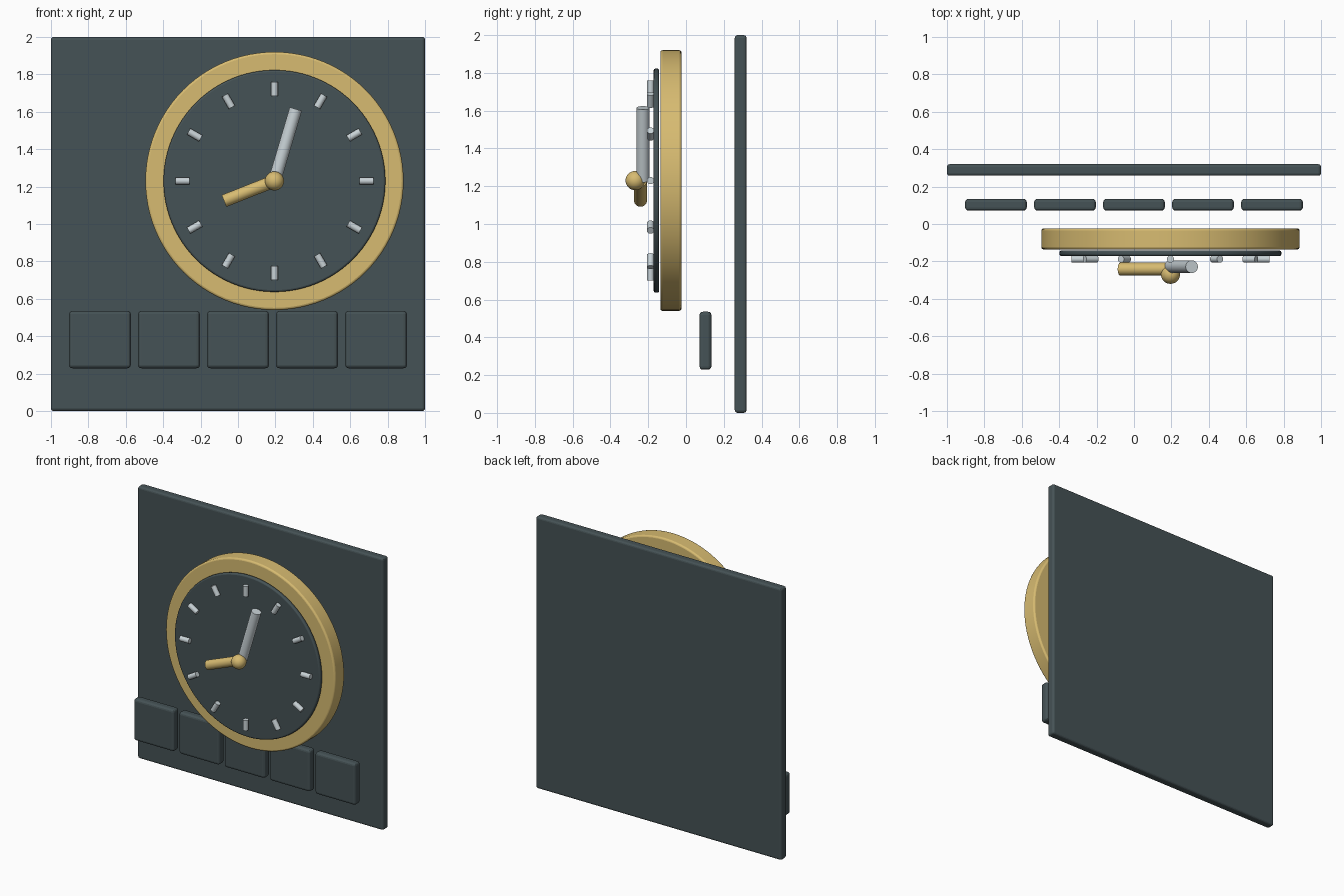
import bpy, math
from mathutils import Vector

if "Cube" in bpy.data.objects:
    bpy.data.objects.remove(bpy.data.objects["Cube"])


def material(name, rgb):
    m = bpy.data.materials.new(name)
    m.diffuse_color = (*rgb, 1)
    m.use_nodes = True
    m.node_tree.nodes["Principled BSDF"].inputs["Base Color"].default_value = m.diffuse_color
    return m


SLATE = material("dark_slate", (0.060, 0.085, 0.092))
GOLD = material("brushed_gold", (0.68, 0.497, 0.165))
SILVER = material("pale_silver", (0.58, 0.645, 0.672))

CX, CZ = 0.195, 1.23  # dial centre


def finish(name, mat, bevel=0.0, smooth=False):
    ob = bpy.context.object
    ob.name = name
    ob.data.materials.append(mat)
    if smooth:
        bpy.ops.object.shade_smooth_by_angle(angle=math.radians(35))
    if bevel:
        mod = ob.modifiers.new("soft_edges", 'BEVEL')
        mod.width = bevel
        mod.segments = 3
        mod.limit_method = 'ANGLE'
        mod.angle_limit = math.radians(50)
    return ob


def slab(name, x, y, z, size, mat, bevel):
    bpy.ops.mesh.primitive_cube_add(size=1, location=(x, y, z))
    ob = bpy.context.object
    ob.scale = size
    bpy.ops.object.transform_apply(location=False, rotation=False, scale=True)
    return finish(name, mat, bevel)


def rod(name, start, end, radius, mat, sides=32, bevel=0.0):
    a, b = Vector(start), Vector(end)
    bpy.ops.mesh.primitive_cylinder_add(vertices=sides, radius=radius, depth=(b - a).length,
                                        location=(a + b) / 2,
                                        rotation=(b - a).to_track_quat('Z', 'Y').to_euler())
    return finish(name, mat, bevel, True)


def on_dial(radius, angle, y):
    """Point on the dial, angle clockwise from twelve o'clock."""
    return (CX + radius * math.sin(angle), y, CZ + radius * math.cos(angle))


# Back panel and the row of tiles
slab("back_panel", 0, 0.289, 1.0, (2, 0.062, 2), SLATE, 0.015)
for i in range(5):
    slab(f"tile_{i + 1}", (i - 2) * 0.369, 0.103, 0.382, (0.33, 0.063, 0.307), SLATE, 0.018)

# Gold bezel disc and dark dial
rod("bezel", (CX, -0.024, CZ), (CX, -0.136, CZ), 0.69, GOLD, 96, 0.012)
rod("dial", (CX, -0.142, CZ), (CX, -0.171, CZ), 0.593, SLATE, 96, 0.01)

# Hour markers
for i in range(12):
    a = i * math.pi / 6
    rod(f"hour_marker_{i + 1}", on_dial(0.455, a, -0.188), on_dial(0.53, a, -0.188), 0.019, SILVER)

# Hands and centre cap
rod("minute_hand", (CX, -0.228, CZ), on_dial(0.401, math.radians(16.5), -0.228), 0.034, SILVER)
rod("hour_hand", (CX, -0.241, CZ), on_dial(0.29, math.radians(248.4), -0.241), 0.034, GOLD)
bpy.ops.mesh.primitive_uv_sphere_add(segments=32, ring_count=16, radius=0.051,
                                     location=(CX, -0.269, CZ))
finish("centre_cap", GOLD, 0, True)
